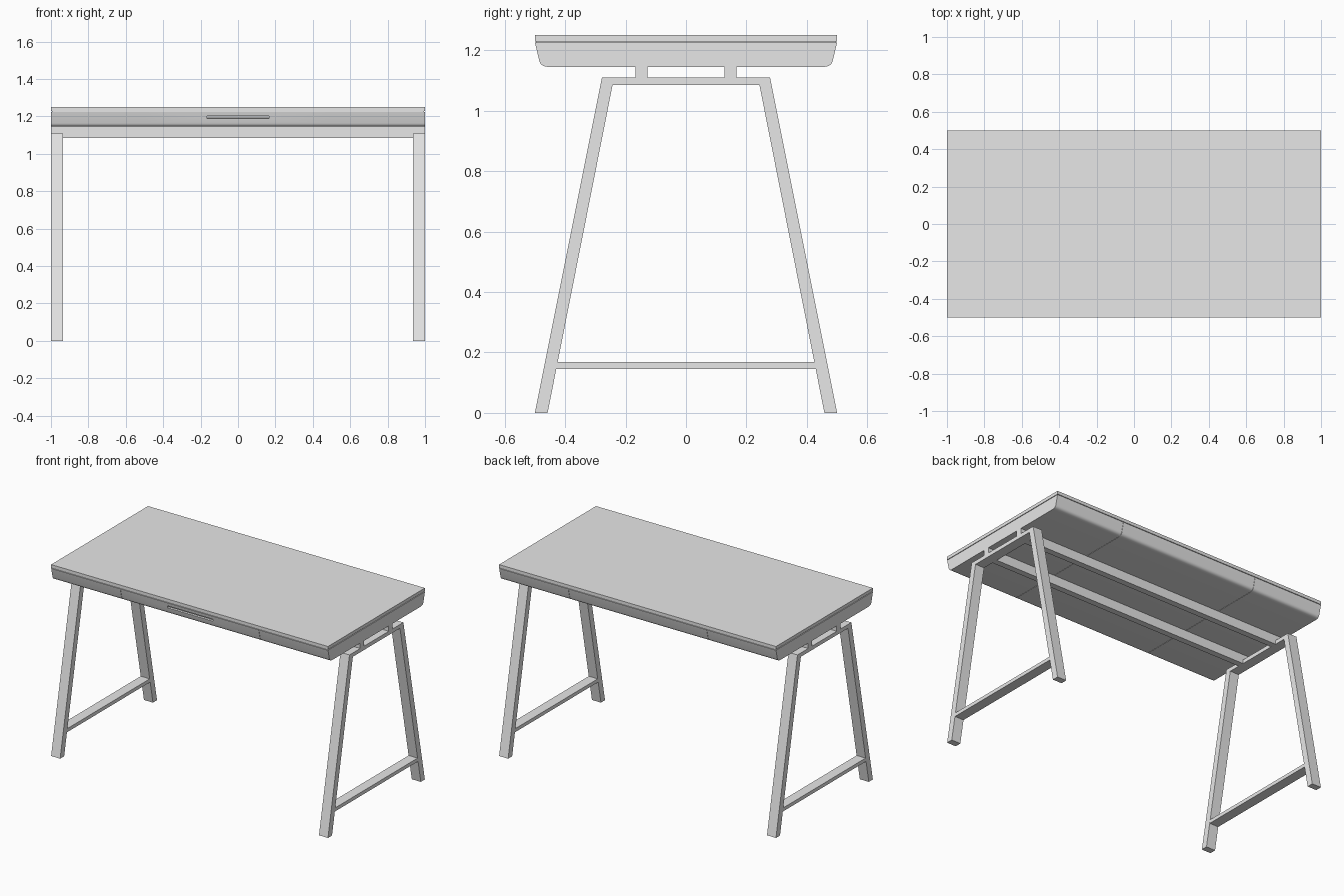
import bpy
import bmesh
from mathutils import Vector

cube = bpy.data.objects.get("Cube")
if cube:
    bpy.data.objects.remove(cube, do_unlink=True)

grey = bpy.data.materials.new("plain_grey")
grey.use_nodes = True
grey.diffuse_color = (0.8, 0.8, 0.8, 1)
grey.node_tree.nodes["Principled BSDF"].inputs["Base Color"].default_value = (0.8, 0.8, 0.8, 1)


def prism(name, outline, start, end, axis="x", detail=None, smooth=False):
    """Extrude a 2D outline along x (outline in y, z) or y (outline in x, z)."""
    bm = bmesh.new()

    def place(u, v, d):
        return (d, u, v) if axis == "x" else (u, d, v)

    base = bm.faces.new([bm.verts.new(place(u, v, start)) for u, v in outline])
    grown = bmesh.ops.extrude_face_region(bm, geom=[base])
    verts = [g for g in grown["geom"] if isinstance(g, bmesh.types.BMVert)]
    bmesh.ops.translate(bm, verts=verts, vec=place(0, 0, end - start))
    bmesh.ops.recalc_face_normals(bm, faces=bm.faces[:])
    if detail:
        detail(bm)
    mesh = bpy.data.meshes.new(name)
    bm.to_mesh(mesh)
    bm.free()
    mesh.materials.append(grey)
    obj = bpy.data.objects.new(name, mesh)
    bpy.context.collection.objects.link(obj)
    if smooth:
        bpy.ops.object.select_all(action="DESELECT")
        obj.select_set(True)
        bpy.context.view_layer.objects.active = obj
        bpy.ops.object.shade_smooth_by_angle(angle=0.6)
    return obj


def rect(u0, u1, v0, v1):
    return [(u0, v0), (u1, v0), (u1, v1), (u0, v1)]


def mirrored(half):
    return half + [(-u, v) for u, v in reversed(half)]


# Desk top, with a narrow shadow gap beneath it
prism("desk_top", rect(-0.5, 0.5, 1.229, 1.25), -1, 1)
prism("shadow_gap", rect(-0.494, 0.494, 1.215, 1.235), -0.995, 0.995)

# Drawer case profile: sloping sides with rounded lower edges
TOP, BOTTOM = 1.225, 1.145
rim, low, corner, flat = (Vector(p) for p in
                          ((-0.5, TOP), (-0.485, 1.164), (-0.48, BOTTOM), (-0.455, BOTTOM)))
half = [tuple(rim)]
for i in range(7):
    t = i / 6
    half.append(tuple(low * (1 - t) ** 2 + corner * 2 * t * (1 - t) + flat * t * t))
case = mirrored(half)


def pull_slot(bm):
    """Sink a long narrow finger slot into the sloping front face."""
    front = min(bm.faces, key=lambda f: f.calc_center_median().y)
    bmesh.ops.inset_individual(bm, faces=[front], thickness=0.01)
    mid = front.calc_center_median()
    slope = (low.x - rim.x) / (low.y - rim.y)
    for v in front.verts:
        z = 1.202 if v.co.z > mid.z else 1.188
        x = 0.165 if v.co.x > mid.x else -0.165
        v.co = (x, rim.x + slope * (z - TOP), z)
    bmesh.ops.inset_individual(bm, faces=[front], thickness=0.0005, depth=-0.01)


SEAM = 0.001
prism("right_case", case, -1, -0.5 - SEAM, smooth=True)
prism("middle_case", case, -0.5 + SEAM, 0.5 - SEAM, detail=pull_slot, smooth=True)
prism("left_case", case, 0.5 + SEAM, 1, smooth=True)

# Trestle frames: splayed legs joined by a top bar, plus a low stretcher
frame = mirrored([(-0.458, 0), (-0.5, 0), (-0.278, 1.11)])
frame += [(0.243, 1.085), (-0.243, 1.085)]
stretcher = mirrored([(-0.429, 0.145), (-0.425, 0.168)])
for side, sign in (("left", 1), ("right", -1)):
    prism(side + "_leg_frame", frame, sign * 0.935, sign)
    prism(side + "_stretcher", stretcher, sign * 0.935, sign)

# Long rails, notched to sit on the top bars of the frames
rail = mirrored([(-0.935, 1.085), (-0.935, 1.11), (-1, 1.11), (-1, 1.145)])
for name, y in (("front_rail", -0.147), ("back_rail", 0.147)):
    prism(name, rail, y - 0.02, y + 0.02, axis="y")
